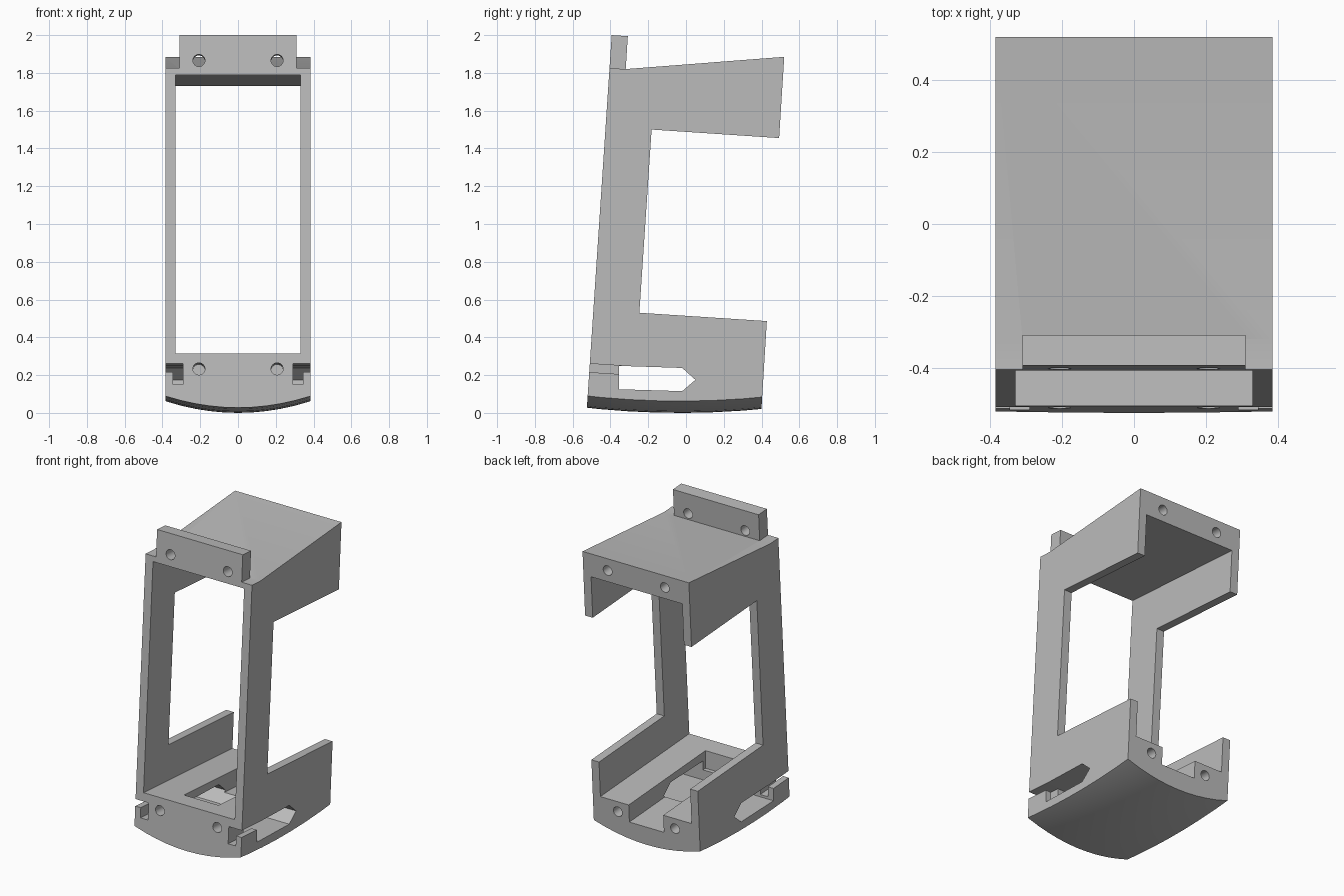
import bpy, bmesh, math
from mathutils import Vector

if "Cube" in bpy.data.objects:
    bpy.data.objects.remove(bpy.data.objects["Cube"])

SLOPE = 0.066  # the whole bracket leans back by this slope

grey = bpy.data.materials.new("plain grey")
grey.use_nodes = True
grey.diffuse_color = (0.5, 0.5, 0.5, 1)
grey.node_tree.nodes["Principled BSDF"].inputs["Base Color"].default_value = (0.5, 0.5, 0.5, 1)


def lean(y, z):
    """Height at depth y of a leaning plane that has height z near the front."""
    return z - SLOPE * (y + 0.5)


def finish(name, bm):
    bmesh.ops.recalc_face_normals(bm, faces=bm.faces)
    mesh = bpy.data.meshes.new(name)
    bm.to_mesh(mesh)
    bm.free()
    ob = bpy.data.objects.new(name, mesh)
    mesh.materials.append(grey)
    bpy.context.collection.objects.link(ob)
    return ob


def prism(name, profile, x0, x1):
    """Extrude a (y, z) side profile from x0 to x1."""
    bm = bmesh.new()
    face = bm.faces.new([bm.verts.new((x0, y, z)) for y, z in profile])
    ext = bmesh.ops.extrude_face_region(bm, geom=[face])["geom"]
    verts = [v for v in ext if isinstance(v, bmesh.types.BMVert)]
    bmesh.ops.translate(bm, verts=verts, vec=(x1 - x0, 0, 0))
    return finish(name, bm)


def leaning_box(name, x0, x1, y0, y1, low, high):
    return prism(name, [(y0, lean(y0, low)), (y1, lean(y1, low)),
                        (y1, lean(y1, high)), (y0, lean(y0, high))], x0, x1)


def hole(name, x, y, z, length):
    """Round cutter along the leaning depth axis."""
    bm = bmesh.new()
    bmesh.ops.create_cone(bm, cap_ends=True, segments=24, radius1=0.032,
                          radius2=0.032, depth=length)
    turn = Vector((0, 1, -SLOPE)).to_track_quat('Z', 'X').to_matrix()
    bmesh.ops.rotate(bm, verts=bm.verts, matrix=turn)
    bmesh.ops.translate(bm, verts=bm.verts, vec=(x, y, z))
    return finish(name, bm)


def combine(target, tool, operation):
    mod = target.modifiers.new("combine", 'BOOLEAN')
    mod.operation = operation
    mod.solver = 'EXACT'
    mod.object = tool
    bpy.context.view_layer.objects.active = target
    bpy.ops.object.modifier_apply(modifier=mod.name)
    bpy.data.objects.remove(tool)


# C-shaped body
bracket = prism("bracket_body", [
    (-0.53, -0.05), (-0.405, 1.825), (-0.32, 1.82), (0.52, 1.885),
    (0.493, 1.455), (-0.182, 1.50), (-0.247, 0.53), (0.428, 0.486),
    (0.395, -0.05)], -0.385, 0.385)

# Upright mounting lip on the top front edge
lip = prism("mounting_lip", [(-0.4083, 1.775), (-0.3933, 2.0), (-0.308, 1.994),
                             (-0.322, 1.775)], -0.31, 0.31)
combine(bracket, lip, 'UNION')

# Domed underside
bm = bmesh.new()
bmesh.ops.create_grid(bm, x_segments=16, y_segments=8, size=0.6)
for v in bm.verts:
    v.co.z = 0.42 * v.co.x ** 2 + 0.11 * (v.co.y + 0.03) ** 2
ext = bmesh.ops.extrude_face_region(bm, geom=bm.faces[:])["geom"]
for v in ext:
    if isinstance(v, bmesh.types.BMVert):
        v.co.z = -0.3
combine(bracket, finish("dome_cutter", bm), 'DIFFERENCE')

# Window and interior between the side walls
combine(bracket, leaning_box("window_cutter", -0.33, 0.33, -0.7, 0.7, 0.315, 1.796), 'DIFFERENCE')

# Channel along the floor, open at the back
combine(bracket, leaning_box("channel_cutter", -0.125, 0.125, -0.38, 0.6, 0.2, 0.4), 'DIFFERENCE')

# Pointed slot right through the base
combine(bracket, prism("slot_cutter", [
    (-0.355, 0.125), (-0.02, 0.115), (0.05, 0.175), (-0.02, 0.238),
    (-0.355, 0.249)], -0.5, 0.5), 'DIFFERENCE')

# Front side notches and their grooves
for s in (-1, 1):
    a, b = sorted((s * 0.29, s * 0.5))
    combine(bracket, leaning_box("notch_cutter", a, b, -0.7, -0.34, 0.215, 0.26), 'DIFFERENCE')
    a, b = sorted((s * 0.29, s * 0.345))
    combine(bracket, leaning_box("groove_cutter", a, b, -0.7, -0.33, 0.15, 0.255), 'DIFFERENCE')

# Screw holes: lip, lower front, upper back, lower back
for s in (-1, 1):
    for y, z, length in ((-0.36, 1.863, 0.2), (-0.51, 0.233, 0.24),
                         (0.51, 1.805, 0.3), (0.41, 0.187, 0.3)):
        combine(bracket, hole("hole_cutter", s * 0.207, y, z, length), 'DIFFERENCE')

# Smooth the dome and hole walls, keep edges sharp
bpy.ops.object.select_all(action='DESELECT')
bracket.select_set(True)
bpy.context.view_layer.objects.active = bracket
bpy.ops.object.shade_smooth_by_angle(angle=math.radians(20))
